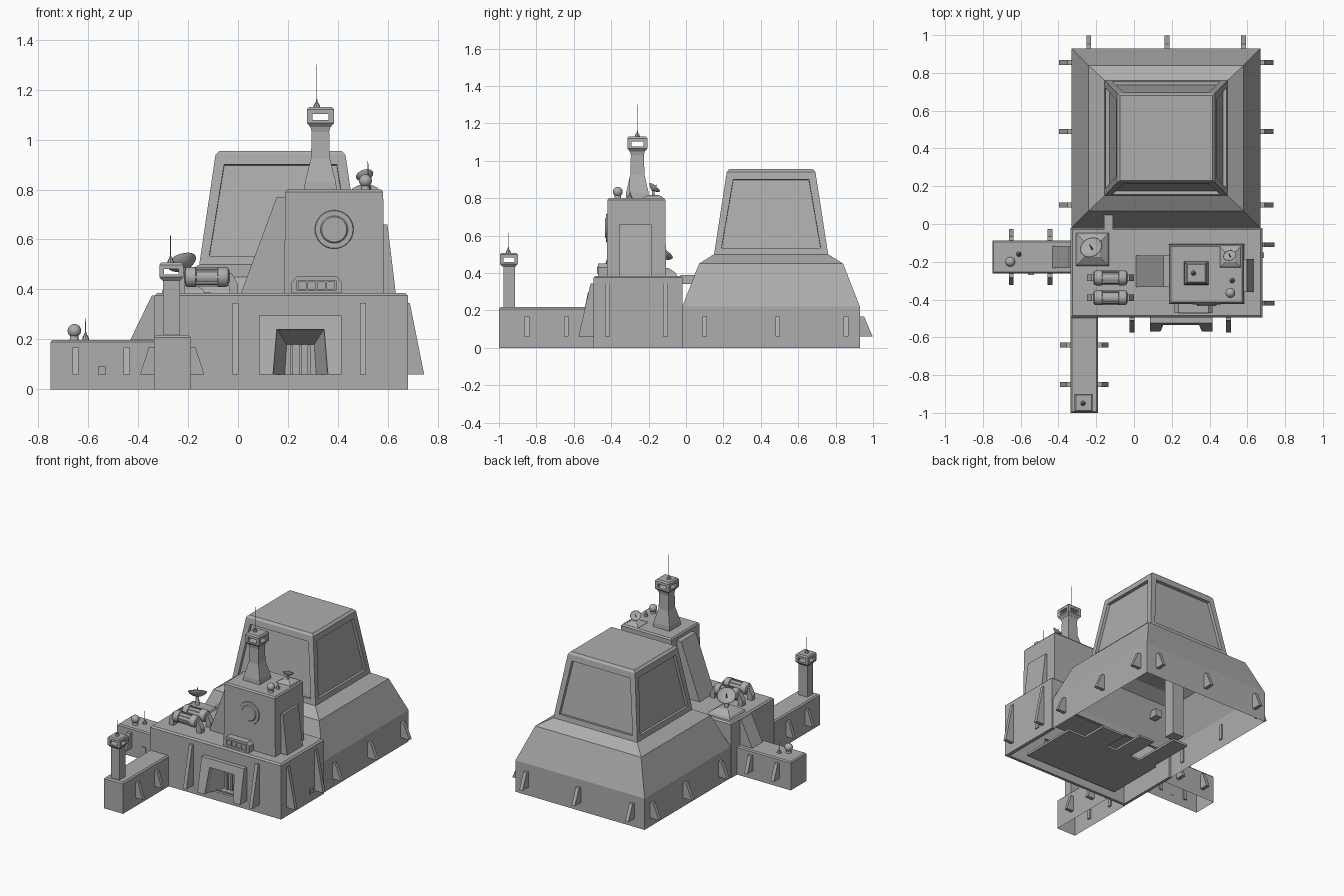
import bpy, bmesh, math
from mathutils import Matrix, Vector

cube = bpy.data.objects.get("Cube")
if cube:
    bpy.data.objects.remove(cube, do_unlink=True)

grey = bpy.data.materials.new("stone_grey")
grey.use_nodes = True
COLOR = (0.42, 0.42, 0.42, 1)
grey.diffuse_color = COLOR
grey.node_tree.nodes["Principled BSDF"].inputs["Base Color"].default_value = COLOR


def finish(name, bm, smooth=False):
    bmesh.ops.recalc_face_normals(bm, faces=bm.faces)
    mesh = bpy.data.meshes.new(name)
    bm.to_mesh(mesh)
    bm.free()
    mesh.materials.append(grey)
    ob = bpy.data.objects.new(name, mesh)
    bpy.context.collection.objects.link(ob)
    if smooth:
        bpy.ops.object.select_all(action='DESELECT')
        ob.select_set(True)
        bpy.context.view_layer.objects.active = ob
        bpy.ops.object.shade_smooth_by_angle(angle=math.radians(35))
    return ob


def skin(loops, start=True, end=True, closed=True):
    """Bridge matching loops of points into one surface."""
    bm = bmesh.new()
    rows = [[bm.verts.new(p) for p in loop] for loop in loops]
    n = len(rows[0])
    for a, b in zip(rows, rows[1:]):
        for i in range(n if closed else n - 1):
            j = (i + 1) % n
            bm.faces.new((a[i], a[j], b[j], b[i]))
    if start:
        bm.faces.new(rows[0][::-1])
    if end:
        bm.faces.new(rows[-1])
    bm.normal_update()
    return bm


def rect(cx, cy, hx, hy, z):
    return [(cx - hx, cy - hy, z), (cx + hx, cy - hy, z), (cx + hx, cy + hy, z), (cx - hx, cy + hy, z)]


def stack(name, cx, cy, levels, bottom=True):
    """Rectangular tower from (half x, half y, height) levels."""
    return finish(name, skin([rect(cx, cy, *l) for l in levels], start=bottom))


def box(name, x0, x1, y0, y1, z0, z1):
    hx, hy = (x1 - x0) / 2, (y1 - y0) / 2
    return stack(name, (x0 + x1) / 2, (y0 + y1) / 2, [(hx, hy, z0), (hx, hy, z1)])


def lathe(name, loc, profile, axis=(0, 0, 1), seg=20):
    """Revolve (radius, height) points about an axis."""
    m = Matrix.Translation(loc) @ Vector((0, 0, 1)).rotation_difference(Vector(axis)).to_matrix().to_4x4()
    turn = [2 * math.pi * i / seg for i in range(seg)]
    return finish(name, skin([[m @ Vector((r * math.cos(t), r * math.sin(t), h)) for t in turn]
                              for r, h in profile]), True)


def ball(name, loc, r):
    arc = [math.pi * i / 10 for i in range(11)]
    lathe(name, loc, [(max(r * math.sin(a), 0.0005), -r * math.cos(a)) for a in arc])


def antenna(name, x, y, z, top):
    lathe(name, (x, y, z), [(.014, 0), (.012, .012), (.004, .025), (.0015, .04), (.0012, top - z)], seg=8)


def wedge(name, x, y, d, width, low, high, z0, z1):
    """Sloped buttress standing on a wall, leaning out along direction d."""
    out, side = Vector((d[0], d[1], 0)), Vector((-d[1], d[0], 0)) * width / 2
    base = Vector((x, y, 0))
    prof = [(-.01, z0), (low, z0), (high, z1), (-.01, z1)]
    finish(name, skin([[base + s * side + out * o + Vector((0, 0, z)) for o, z in prof] for s in (-1, 1)]))


# Rear hangar: sloped base, hollow below
bm = skin([rect(.17, .455, *l) for l in
           ((.5, .475, 0), (.5, .475, .22), (.41, .385, .45), (.325, .305, .5))], start=False)
bmesh.ops.delete(bm, geom=[f for f in bm.faces if f.normal.y < -.9 and f.calc_center_median().z < .15],
                 context='FACES')
finish("hangar_base", bm)

# Hangar top with four recessed panels
bm = skin([rect(.17, .455, *l) for l in ((.325, .305, .5), (.26, .237, .94), (.245, .225, .955))])
walls = [f for f in bm.faces if abs(f.normal.z) < .5 and f.calc_center_median().z < .9]
bmesh.ops.recalc_face_normals(bm, faces=bm.faces)
bmesh.ops.inset_individual(bm, faces=walls, thickness=.053, depth=0)
bmesh.ops.inset_individual(bm, faces=walls, thickness=.001, depth=-.02)
finish("hangar_top", bm)
box("hangar_pillar", -.12, -.03, .28, .36, .06, .49)

# Front hall built as walls and roof, open below
box("hall_left_wall", .655, .68, -.495, -.02, 0, .37)
box("hall_right_wall", -.335, -.315, -.495, -.02, 0, .37)
box("hall_back_wall", -.335, .68, -.04, -.02, .18, .37)
box("hall_front_wall_right", -.335, .145, -.495, -.475, 0, .37)
box("hall_front_wall_left", .355, .68, -.495, -.475, 0, .37)
box("hall_front_lintel", .145, .355, -.495, -.475, .24, .37)
box("hall_front_sill", .145, .355, -.495, -.475, 0, .06)
stack("hall_roof", .1725, -.2575, [(.5075, .2375, .36), (.5075, .2375, .375), (.4975, .2275, .385)])
box("hall_floor", -.22, .52, -.46, -.04, .045, .06)
for x0, x1, y1 in ((-.2, -.08, .3), (0, .12, .2), (.2, .38, .14)):
    box("hall_walkway", x0, x1, -.05, y1, .045, .06)
box("roof_bridge", -.16, -.11, -.03, .09, .34, .39)

# Entrance: leaning surround, splayed reveal and door
def arch(hw, hw_top, z, y0, y1):
    return [(.25 - hw, y0, .06), (.25 - hw_top, y1, z), (.25 + hw_top, y1, z), (.25 + hw, y0, .06)]

finish("entrance_surround", skin([arch(.165, .165, .295, -.49, -.49), arch(.165, .165, .295, -.57, -.525),
                                  arch(.11, .095, .24, -.57, -.535), arch(.105, .09, .235, -.53, -.505),
                                  arch(.063, .055, .18, -.42, -.42)],
                                 start=False, end=True, closed=False))
for x in (.215, .25, .285):
    box("door_rib", x - .006, x + .006, -.43, -.415, .06, .175)

# Wings
stack("right_wing", -.54, -.175, [(.21, .087, 0), (.21, .087, .19), (.203, .08, .198)], False)
stack("front_wing", -.2635, -.745, [(.0735, .255, 0), (.0735, .255, .208), (.065, .247, .217)], False)
for x, z in ((-.545, .075),):
    box("wing_hatch", x - .015, x + .015, -.269, -.26, z - .018, z + .018)
box("hall_hatch", .679, .688, -.18, -.15, .06, .095)

# Fins along every wall
for x in (-.01, .5):
    wedge("hall_front_fin", x, -.495, (0, -1), .025, .08, .015, .06, .345)
for y in (-.11, -.42):
    wedge("hall_side_fin", .68, y, (1, 0), .025, .065, .008, .06, .345)
for y in (.1, .49, .855):
    for s in (-1, 1):
        wedge("hangar_side_fin", .17 + s * .5, y, (s, 0), .025, .068, .022, .06, .168)
for x in (-.24, .175, .58):
    wedge("hangar_back_fin", x, .93, (0, 1), .025, .068, .022, .06, .168)
for s in (-1, 1):
    for x in (-.65, -.445):
        wedge("right_wing_fin", x, -.175 + s * .087, (0, s), .025, .062, .022, .06, .168)
    for y in (-.64, -.85):
        wedge("front_wing_fin", -.2635 + s * .0735, y, (s, 0), .025, .055, .02, .06, .168)
wedge("hall_right_buttress", -.335, -.175, (-1, 0), .115, .1, .01, .19, .375)

# Upper block with buttresses, disc and vent
stack("upper_block", .385, -.265, [(.2, .158, .38), (.196, .155, .79), (.188, .147, .8)])
wedge("block_right_buttress", .19, -.25, (-1, 0), .165, .18, .035, .38, .77)
wedge("block_left_buttress", .58, -.272, (1, 0), .175, .052, .018, .38, .66)
lathe("front_disc", (.385, -.415, .64), [(.08, 0), (.075, .012), (.055, .012), (.05, .018), (.005, .018)],
      (0, -1, 0), 32)
vent = [(.215, .38), (.415, .38), (.415, .43), (.395, .452), (.235, .452), (.215, .43)]
finish("vent", skin([[(x, y, z) for x, z in vent] for y in (-.4, -.47)]))
box("vent_lip", .235, .395, -.477, -.469, .43, .436)
box("vent_lip", .235, .395, -.477, -.469, .396, .402)
for i in range(5):
    x = .239 + i * .038
    box("vent_bar", x - .004, x + .004, -.477, -.469, .4, .432)


# Lookout heads with open windows all round
def lookout(x, y, z, r, h):
    stack("lookout_floor", x, y, [(r * .75, r * .75, z), (r, r, z + h * .2), (r, r, z + h * .34)])
    stack("lookout_roof", x, y, [(r, r, z + h * .66), (r, r, z + h * .88), (r * .85, r * .85, z + h)])
    for sx in (-1, 1):
        for sy in (-1, 1):
            cx, cy = x + sx * r * .8, y + sy * r * .8
            stack("lookout_post", cx, cy, [(r * .2, r * .2, z + h * .3), (r * .2, r * .2, z + h * .7)])


stack("main_tower", .33, -.26, [(.065, .062, .8), (.062, .06, .83), (.038, .038, .925),
                                (.035, .035, 1.03), (.042, .042, 1.06)])
lookout(.33, -.26, 1.05, .054, .08)
antenna("main_antenna", .315, -.26, 1.125, 1.3)
stack("wing_tower", -.267, -.945, [(.034, .032, .21), (.034, .032, .44)])
lookout(-.267, -.947, .435, .048, .072)
antenna("wing_tower_antenna", -.27, -.95, .503, .615)


# Dishes on stepped plinths
def dish(x, y, z, half, rise, r, lift, axis):
    stack("dish_plinth", x, y, [(half, half, z), (half * .9, half * .9, z + rise * .4),
                                (half * .45, half * .45, z + rise)])
    lathe("dish_stalk", (x, y, z + rise), [(r * .25, -.01), (r * .15, lift)], seg=12)
    lathe("dish_bowl", (x, y, z + rise + lift),
          [(r * .1, -.01), (r * .5, -r * .05), (r * .85, r * .16), (r, r * .36), (r * .95, r * .38),
           (r * .5, r * .1), (r * .08, r * .05), (r * .04, r * .8), (r * .01, r * .9)], axis)


dish(-.22, -.135, .383, .088, .045, .062, .065, (-.3, .5, .8))
dish(.51, -.175, .798, .056, .02, .036, .03, (-.25, .6, .75))

# Generators: ribbed barrels on bent legs
for y in (-.285, -.39):
    lathe("generator", (-.125, y, .45),
          [(.026, -.09), (.036, -.085), (.04, -.075), (.04, -.045), (.033, -.042), (.033, .042),
           (.04, .045), (.04, .075), (.036, .085), (.026, .09)], (1, 0, 0), 24)
    for i in range(8):
        a = math.pi * i / 4
        cy, cz = y + .034 * math.cos(a), .45 + .034 * math.sin(a)
        box("generator_rib", -.17, -.08, cy - .004, cy + .004, cz - .004, cz + .004)
    for s in (-1, 1):
        leg = [(.08, .47), (.1, .465), (.125, .42), (.125, .38), (.09, .38), (.09, .41), (.08, .43)]
        finish("generator_leg", skin([[(-.125 + s * o, cy, z) for o, z in leg] for cy in (y - .018, y + .018)]))

# Roof domes and small masts
for x, y, z, r in ((-.655, -.2, .198, .027), (.51, -.365, .798, .026)):
    lathe("dome_stand", (x, y, z), [(.02, -.005), (.014, .025)], seg=12)
    ball("dome", (x, y, z + .037), r)
antenna("wing_mast", -.61, -.16, .198, .285)
antenna("block_mast", .52, -.3, .798, .915)
